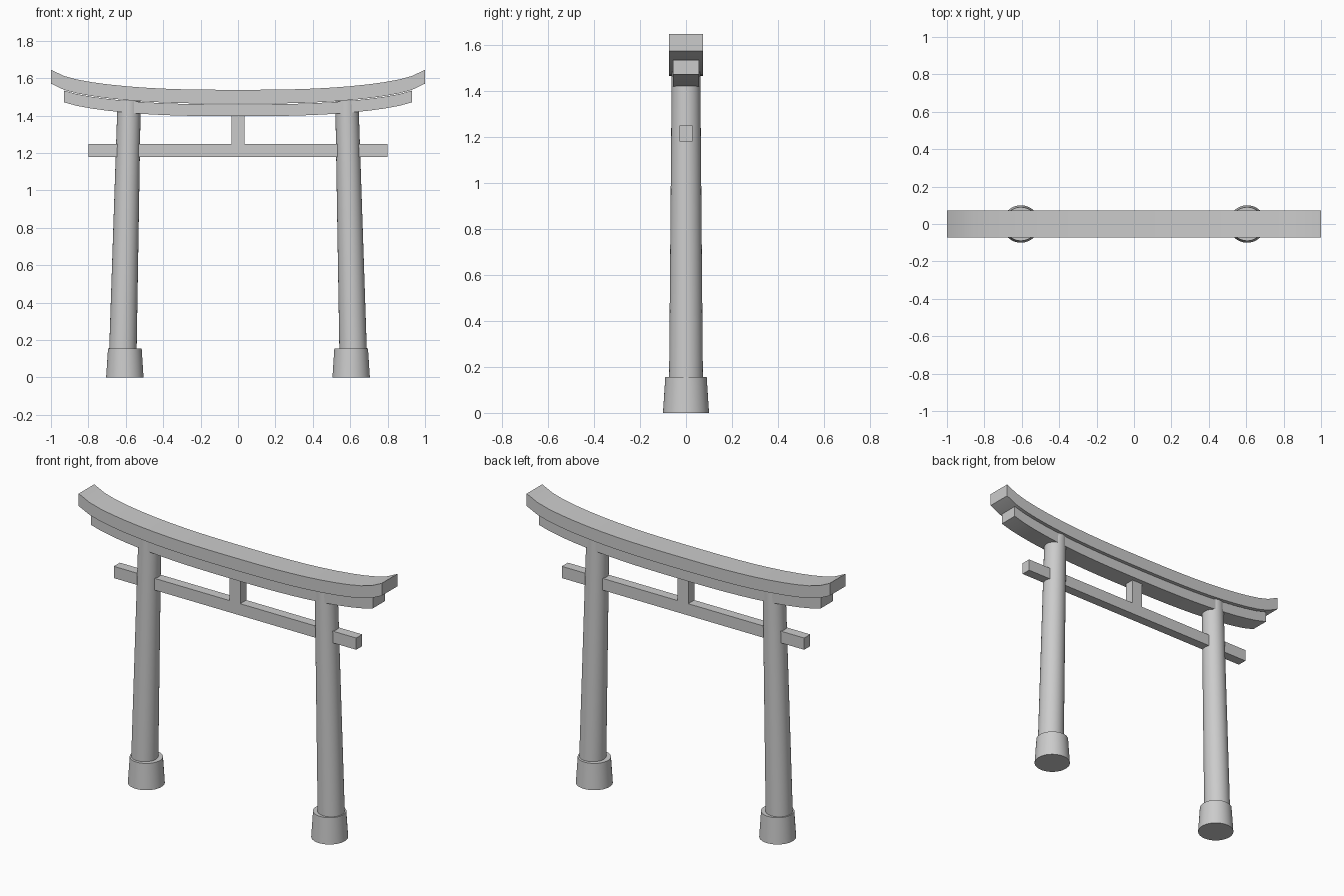
import bpy, bmesh
from mathutils import Matrix, Vector

if "Cube" in bpy.data.objects:
    bpy.data.objects.remove(bpy.data.objects["Cube"])


def finish(bm, name, smooth=True):
    bmesh.ops.recalc_face_normals(bm, faces=bm.faces)
    mesh = bpy.data.meshes.new(name)
    bm.to_mesh(mesh)
    bm.free()
    ob = bpy.data.objects.new(name, mesh)
    bpy.context.collection.objects.link(ob)
    if smooth:
        bpy.ops.object.select_all(action='DESELECT')
        ob.select_set(True)
        bpy.context.view_layer.objects.active = ob
        bpy.ops.object.shade_smooth_by_angle(angle=0.6)
    return ob


def box(name, lo, hi):
    bm = bmesh.new()
    lo, hi = Vector(lo), Vector(hi)
    bmesh.ops.create_cube(bm, size=1, matrix=Matrix.Translation((lo + hi) / 2)
                          @ Matrix.Diagonal((*(hi - lo), 1)))
    finish(bm, name, smooth=False)


def tapered(name, x0, z0, r0, x1, z1, r1, sides=48):
    """Round tapered column with level ends, leaning from x0 to x1."""
    bm = bmesh.new()
    bmesh.ops.create_cone(bm, cap_ends=True, segments=sides, radius1=r0, radius2=r1,
                          depth=z1 - z0, matrix=Matrix.Translation((0, 0, (z0 + z1) / 2)))
    for v in bm.verts:
        v.co.x += x0 + (x1 - x0) * (v.co.z - z0) / (z1 - z0)
    finish(bm, name)


def rise(x):
    return 0.08 * abs(x) ** 2.8 + 0.027 * abs(x) ** 16


def curved_beam(name, half_len, half_depth, z0, z1):
    """Rectangular section swept along the upturned roof line."""
    half = [x for x in (0.1, 0.2, 0.3, 0.4, 0.5, 0.6, 0.7, 0.78, 0.86, 0.93, 1.0) if x <= half_len]
    xs = [-x for x in reversed(half)] + [0] + half
    bm = bmesh.new()
    rings = [[bm.verts.new((x, y, z + rise(x))) for y, z in
              ((-half_depth, z0), (half_depth, z0), (half_depth, z1), (-half_depth, z1))]
             for x in xs]
    for a, b in zip(rings, rings[1:]):
        for i in range(4):
            j = (i + 1) % 4
            bm.faces.new((a[i], a[j], b[j], b[i]))
    bm.faces.new(rings[0])
    bm.faces.new(rings[-1])
    finish(bm, name)


# Stone bases and leaning posts
for side, s in (("left", -1), ("right", 1)):
    tapered(f"{side}_base", s * 0.605, 0, 0.1, s * 0.605, 0.155, 0.09)
    tapered(f"{side}_post", s * 0.617, 0.08, 0.074, s * 0.582, 1.48, 0.062)

# Straight tie beam and centre strut
box("tie_beam", (-0.8, -0.0285, 1.178), (0.8, 0.0285, 1.248))
box("center_strut", (-0.035, -0.0285, 1.24), (0.035, 0.0285, 1.41))

# Curved double lintel
curved_beam("lower_lintel", 0.93, 0.0565, 1.397, 1.460)
curved_beam("top_lintel", 1.0, 0.073, 1.464, 1.538)
